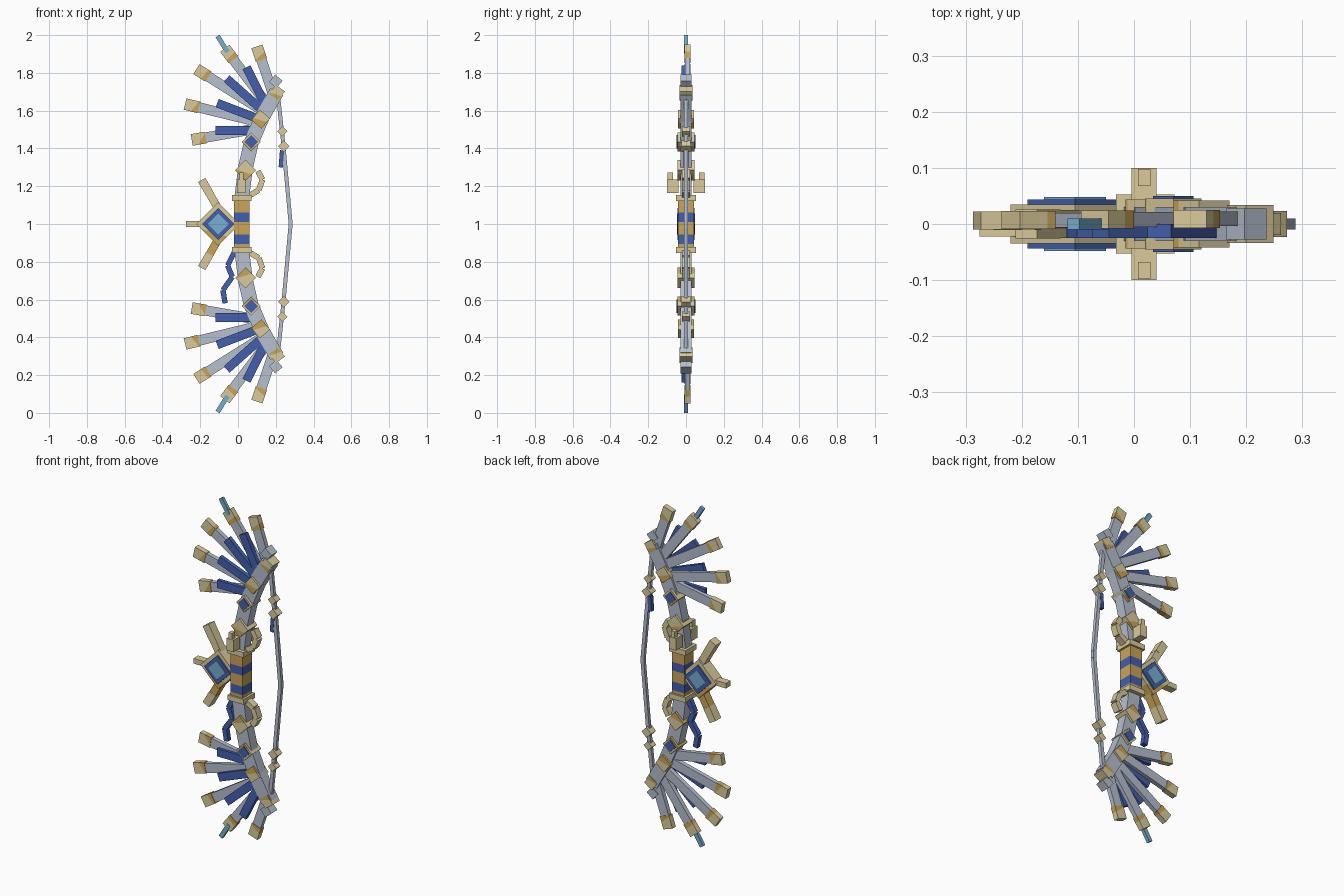
import bpy, bmesh, math
from mathutils import Matrix, Vector

if "Cube" in bpy.data.objects:
    bpy.data.objects.remove(bpy.data.objects["Cube"])


def material(name, rgb):
    lin = [(c / 255) ** 2.2 for c in rgb] + [1]
    m = bpy.data.materials.new(name)
    m.use_nodes = True
    m.diffuse_color = lin
    m.node_tree.nodes["Principled BSDF"].inputs["Base Color"].default_value = lin
    return m


PALE = material("pale gold", (218, 202, 154))
GOLD = material("deep gold", (200, 163, 88))
GREY = material("silver grey", (180, 190, 205))
BLUE = material("royal blue", (68, 96, 172))
SKY = material("sky blue", (116, 174, 208))


def finish(bm, name, mats):
    me = bpy.data.meshes.new(name)
    bm.to_mesh(me)
    bm.free()
    for m in mats:
        me.materials.append(m)
    ob = bpy.data.objects.new(name, me)
    bpy.context.collection.objects.link(ob)
    return ob


def block(name, center, size, angle, mat, cut=None):
    """Box turned about y; cut = (distance, direction) paints one corner deep gold."""
    bm = bmesh.new()
    bmesh.ops.create_cube(bm, size=1)
    bm.transform(Matrix.Translation(center) @ Matrix.Rotation(angle, 4, "Y")
                 @ Matrix.Diagonal((*size, 1)))
    if cut:
        no = Vector(cut[1]).normalized()
        co = Vector(center) + no * cut[0]
        bmesh.ops.bisect_plane(bm, geom=bm.verts[:] + bm.edges[:] + bm.faces[:],
                               plane_co=co, plane_no=no)
        for f in bm.faces:
            f.material_index = int((f.calc_center_median() - co).dot(no) > 0)
    return finish(bm, name, [mat, GOLD])


def bar(name, a, b, width, y, mat, cut=None):
    """Box between two (x, z) points, spanning y[0]..y[1]."""
    dx, dz = b[0] - a[0], b[1] - a[1]
    center = ((a[0] + b[0]) / 2, sum(y) / 2, (a[1] + b[1]) / 2)
    return block(name, center, (width, y[1] - y[0], math.hypot(dx, dz)),
                 math.atan2(dx, dz), mat, cut)


def path(name, pts, width, half, mat):
    for i, (a, b) in enumerate(zip(pts, pts[1:])):
        bar(f"{name}_{i + 1}", a, b, width, (-half, half), mat)


def diamond(name, p, half, depth, mat, tilt=45, cut=None):
    side = half * math.sqrt(2)
    block(name, (p[0], 0, p[1]), (side, 2 * depth, side), math.radians(tilt), mat, cut)


# Feathers: base, tip
FEATHERS = [((.185, 1.69), (.10, 1.94)), ((.15, 1.64), (-.07, 1.93)),
            ((.13, 1.6), (-.22, 1.82)), ((.11, 1.54), (-.28, 1.635)),
            ((.07, 1.5), (-.245, 1.445))]
# Blue strips lying on the front of the feathers
STRIPS = [((.15, 1.62), (.045, 1.83)), ((.12, 1.61), (-.06, 1.77)),
          ((.10, 1.56), (-.11, 1.64)), ((.07, 1.495), (-.12, 1.495))]

for side, s in (("upper", 1), ("lower", -1)):
    def m(x, z):
        return (x, 1 + s * (z - 1))

    # Limb
    path(f"{side}_limb", [m(.02, 1.14), m(.04, 1.30), m(.07, 1.43),
                          m(.125, 1.56), m(.205, 1.70)], .078, .03, GREY)

    # Feather fan with gold ends
    for i, (a, b) in enumerate(FEATHERS):
        a, b = Vector(m(*a)), Vector(m(*b))
        d = (b - a).normalized()
        k = .001 * i
        bar(f"{side}_feather_{i + 1}", a, b - d * .06, .054, (-.004 - k, .022 - k), GREY)
        inward = (-d.x + .8 * abs(d.y), 0, -d.y - .8 * s * abs(d.x))
        bar(f"{side}_feather_tip_{i + 1}", b - d * .075, b, .062,
            (-.007 - k, .025 - k), PALE, (.014, inward))
    for i, (a, b) in enumerate(STRIPS):
        bar(f"{side}_blue_strip_{i + 1}", m(*a), m(*b), .046, (-.025, -.001 * i), BLUE)
    bar(f"{side}_sky_tip", m(-.055, 1.91), m(-.108, 1.995), .025, (-.01, .01), SKY)

    # Limb ornaments
    down = (-.3, 0, -s)
    diamond(f"{side}_limb_stud_inner", m(.04, 1.285), .055, .044, PALE, 45, (.012, down))
    diamond(f"{side}_limb_stud_middle", m(.07, 1.435), .05, .045, PALE, 45, (.012, down))
    diamond(f"{side}_limb_gem", m(.07, 1.435), .036, .05, BLUE)
    diamond(f"{side}_limb_stud_outer", m(.12, 1.555), .05, .042, PALE, 40 * s, (.005, down))
    diamond(f"{side}_end_stud", m(.207, 1.695), .042, .034, PALE, 35 * s, (.01, down))
    diamond(f"{side}_end_cap", m(.2, 1.755), .036, .028, GREY, 40 * s)

    # Hook beside the grip
    path(f"{side}_hook", [m(.06, 1.15), m(.11, 1.18), m(.13, 1.235), m(.105, 1.28)],
         .03, .02, PALE)

    # Collar at the end of the grip
    block(f"{side}_collar", (.02, 0, 1 + s * .138), (.105, .105, .03), 0, PALE)

    # String and its beads
    path(f"{side}_string", [m(.21, 1.7), m(.24, 1.42), m(.277, 1.02), m(.277, 1.0)],
         .021, .01, GREY)
    diamond(f"{side}_string_bead_outer", m(.235, 1.49), .027, .02, PALE)
    diamond(f"{side}_string_bead_inner", m(.242, 1.412), .031, .023, PALE)

    # Diagonal spike on the gem frame
    bar(f"{side}_frame_spike", m(-.11, 1.09), m(-.19, 1.23), .042, (-.025, .025),
        PALE if s > 0 else GOLD)
    bar(f"{side}_frame_spike_end", m(-.15, 1.16), m(-.192, 1.233), .044, (-.026, .026), PALE)

# Grip with colour bands
for i, (z0, z1, mat) in enumerate([(.86, .895, GOLD), (.895, .945, BLUE), (.945, 1.01, GOLD),
                                   (1.01, 1.06, BLUE), (1.06, 1.13, GOLD)]):
    block(f"grip_band_{i + 1}", (.02, 0, (z0 + z1) / 2), (.08, .084, z1 - z0), 0, mat)

# Gem in its diamond frame
GEM = (-.105, 1.0)
diamond("gem_frame", GEM, .115, .035, PALE, 45, (.05, (-.3, 0, -1)))
diamond("gem_border", GEM, .085, .044, BLUE)
diamond("gem", GEM, .055, .048, SKY)
bar("frame_spike_side", (-.19, 1), (-.275, 1), .03, (-.022, .022), PALE)

# Arrow rests on front and back
for name, s in (("front", -1), ("back", 1)):
    block(f"{name}_rest", (.018, s * .07, 1.2), (.045, .06, .07), 0, PALE)
    block(f"{name}_rest_peg", (.018, s * .083, 1.253), (.022, .03, .037), 0, PALE)

# Blue ribbon and string tag
path("ribbon", [(-.02, .85), (-.055, .78), (-.03, .72), (-.08, .65), (-.068, .58)],
     .028, .014, BLUE)
bar("string_tag", (.226, 1.3), (.233, 1.39), .022, (-.012, .012), BLUE)
